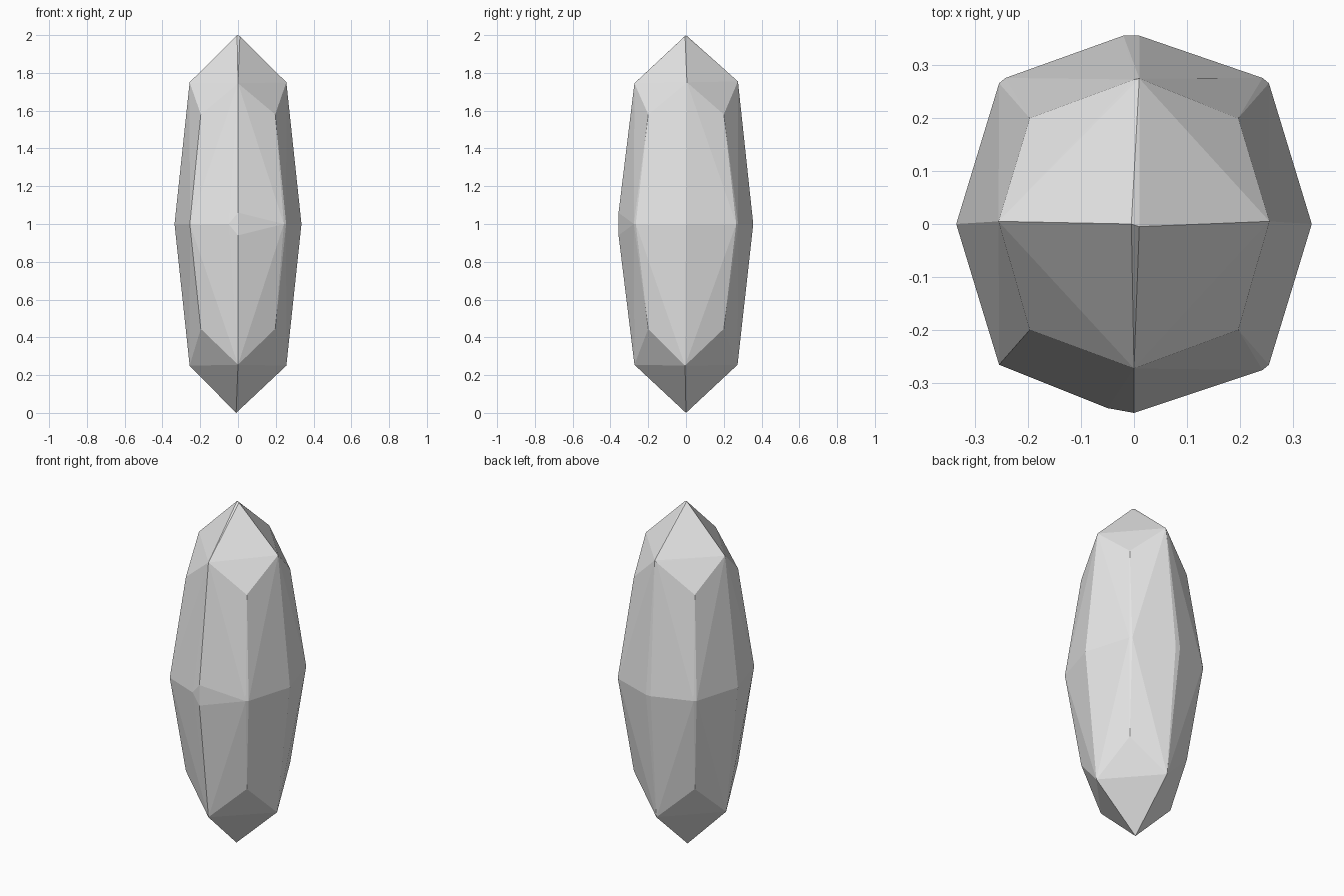
import bpy
import bmesh

cube = bpy.data.objects.get("Cube")
if cube:
    bpy.data.objects.remove(cube, do_unlink=True)

# Stone colour
stone = bpy.data.materials.new("pale_grey_stone")
grey = (0.8, 0.8, 0.8, 1.0)
stone.use_nodes = True
stone.diffuse_color = grey
for node in stone.node_tree.nodes:
    if node.type == "BSDF_PRINCIPLED":
        node.inputs["Base Color"].default_value = grey

MID = 1.0          # height of the waist
SIDES = (-1, 1)
points = []

# Tips, with a slightly worn top
points += [(-0.005, 0, 2), (0.01, -0.005, 1.995), (-0.01, 0, 0)]

# Waist points: sides, back and worn front
points += [(s * 0.336, 0, MID) for s in SIDES]
points += [(-0.02, 0.356, MID), (0.01, 0.356, MID)]
points += [(-0.05, -0.348, MID), (0, -0.357, 1.06), (0, -0.357, 0.94)]

# Waist corners, each with a small chip
for sx in SIDES:
    for sy in SIDES:
        points.append((sx * 0.255, sy * 0.266, MID))
        if sx == 1 or sy == 1:
            points.append((sx * 0.243, sy * 0.276, MID))

# Shoulders around each tip
for sz in SIDES:
    for s in SIDES:
        points.append((s * 0.256, 0.005 * sz, MID + sz * 0.75))
        points.append((0, s * 0.273, MID + sz * 0.745))
points.append((0.01, 0.275, 1.755))

# Facet corners between shoulders and waist
for sx in SIDES:
    for sy in SIDES:
        points.append((sx * 0.197, sy * 0.2, 1.58))
        points.append((sx * 0.197, sy * 0.2, 0.445))

# Wrap the points in flat facets
bm = bmesh.new()
for p in points:
    bm.verts.new(p)
hull = bmesh.ops.convex_hull(bm, input=bm.verts[:])
spare = {g for g in hull["geom_interior"] + hull["geom_unused"]
         if isinstance(g, bmesh.types.BMVert)}
bmesh.ops.delete(bm, geom=list(spare), context="VERTS")
bmesh.ops.recalc_face_normals(bm, faces=bm.faces[:])

mesh = bpy.data.meshes.new("faceted_crystal")
bm.to_mesh(mesh)
bm.free()
mesh.materials.append(stone)
crystal = bpy.data.objects.new("faceted_crystal", mesh)
bpy.context.collection.objects.link(crystal)
